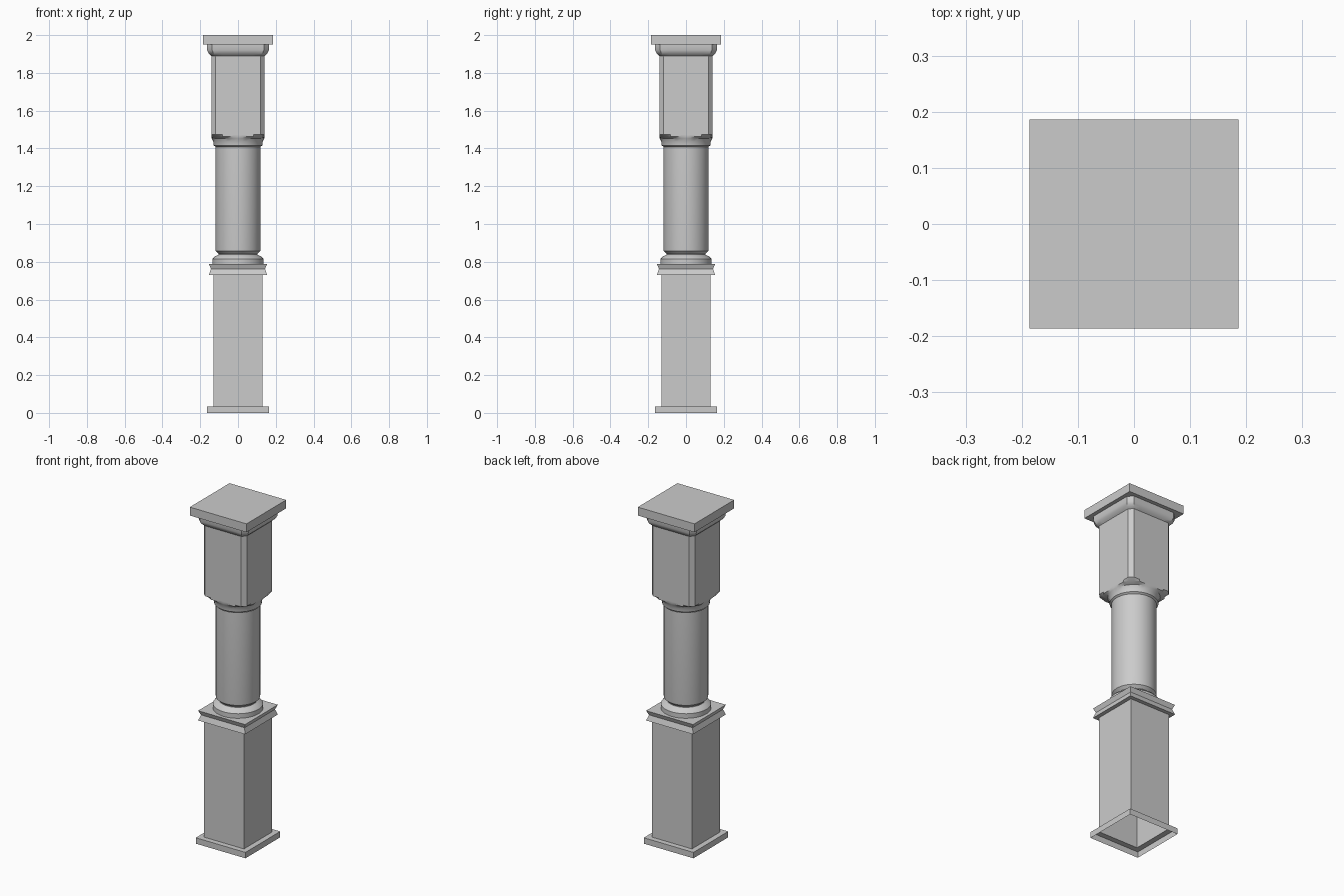
import bpy, bmesh
from math import sin, cos, atan2, radians, pi

if "Cube" in bpy.data.objects:
    bpy.data.objects.remove(bpy.data.objects["Cube"])


def loft(name, rings, cap_bottom=False, cap_top=False, smooth=True):
    """Skin a stack of equal-count point rings into one object."""
    bm = bmesh.new()
    loops = [[bm.verts.new(p) for p in ring] for ring in rings]
    n = len(loops[0])
    for a, b in zip(loops, loops[1:]):
        for i in range(n):
            j = (i + 1) % n
            bm.faces.new((a[i], a[j], b[j], b[i]))
    if cap_bottom:
        bm.faces.new(loops[0][::-1])
    if cap_top:
        bm.faces.new(loops[-1])
    me = bpy.data.meshes.new(name)
    bm.to_mesh(me)
    bm.free()
    ob = bpy.data.objects.new(name, me)
    bpy.context.collection.objects.link(ob)
    if smooth:
        bpy.ops.object.select_all(action='DESELECT')
        ob.select_set(True)
        bpy.context.view_layer.objects.active = ob
        bpy.ops.object.shade_smooth_by_angle(angle=radians(30))
    return ob


def square(h, z):
    return [(-h, -h, z), (h, -h, z), (h, h, z), (-h, h, z)]


def circle(r, z, n=40):
    return [(r * cos(2 * pi * i / n), r * sin(2 * pi * i / n), z) for i in range(n)]


CUT = 0.023                      # corner chamfer of the upper block
EDGE = atan2(0.141 - CUT, 0.141)  # angle of the chamfer's edges
ANGLES = [q * pi / 2 + EDGE * k / 4 for q in range(4) for k in range(-4, 5)]


def chamfered(h, z, limit=1.0):
    """Square with cut corners, trimmed to a circle of radius limit."""
    pts = []
    for a in ANGLES:
        c, s = abs(cos(a)), abs(sin(a))
        r = min(h / max(c, s), h * (2 - CUT / 0.141) / (c + s), limit)
        pts.append((r * cos(a), r * sin(a), z))
    return pts


# Square pedestal with plinth and notched cap, open underneath
loft("pedestal", [square(h, z) for h, z in (
    (0.163, 0), (0.163, 0.035), (0.131, 0.035), (0.131, 0.73),
    (0.154, 0.73), (0.143, 0.762), (0.154, 0.788))],
    cap_top=True, smooth=False)

# Round shaft with its turned base and collar
loft("round_shaft", [circle(r, z) for r, z in (
    (0.135, 0.788), (0.135, 0.815), (0.125, 0.826), (0.103, 0.838),
    (0.103, 0.842), (0.119, 0.857), (0.12, 0.865), (0.12, 1.408))])

# Upper block: round collar swelling into a chamfered square, coved at the top
loft("upper_block", [chamfered(h, z, lim) for h, z, lim in (
    (0.141, 1.408, 0.118), (0.141, 1.416, 0.129), (0.141, 1.437, 0.131),
    (0.141, 1.453, 0.139), (0.141, 1.462, 0.163), (0.141, 1.473, 1),
    (0.141, 1.89, 1), (0.148, 1.896, 1), (0.157, 1.906, 1),
    (0.163, 1.92, 1), (0.163, 1.95, 1))])

# Square top slab
loft("top_slab", [square(0.186, 1.95), square(0.186, 2.0)],
     cap_bottom=True, cap_top=True, smooth=False)
